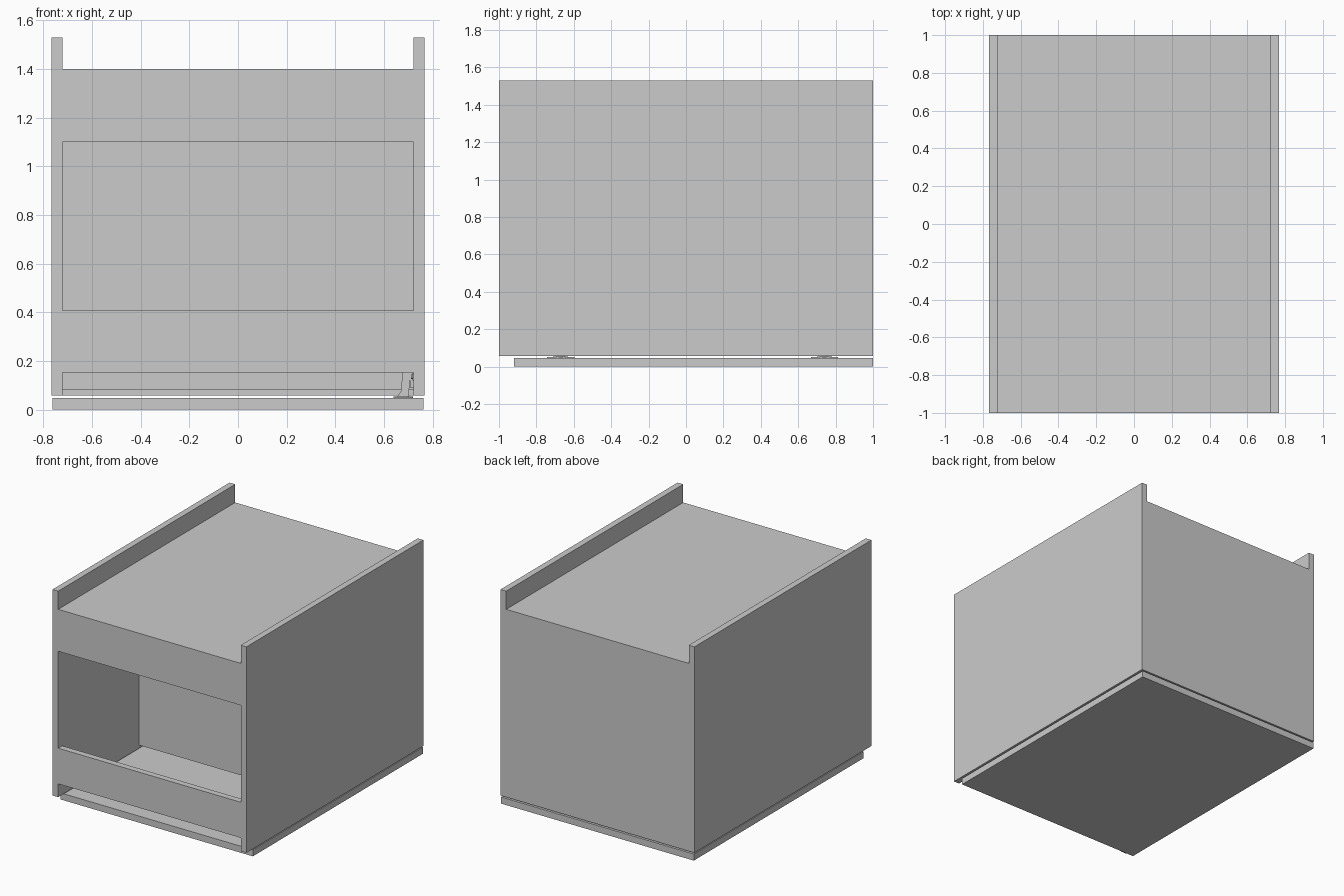
import bpy, bmesh
from mathutils import Matrix

if "Cube" in bpy.data.objects:
    bpy.data.objects.remove(bpy.data.objects["Cube"])


def make_object(name, bm):
    bmesh.ops.recalc_face_normals(bm, faces=bm.faces)
    mesh = bpy.data.meshes.new(name)
    bm.to_mesh(mesh)
    bm.free()
    obj = bpy.data.objects.new(name, mesh)
    bpy.context.collection.objects.link(obj)
    return obj


def box(name, x, y, z):
    bm = bmesh.new()
    bmesh.ops.create_cube(bm, size=1)
    for v in bm.verts:
        for i, (lo, hi) in enumerate((x, y, z)):
            v.co[i] = lo + (v.co[i] + 0.5) * (hi - lo)
    return make_object(name, bm)


def extrude_y(name, profile, y0, y1):
    bm = bmesh.new()
    face = bm.faces.new([bm.verts.new((x, y0, z)) for x, z in profile])
    new = bmesh.ops.extrude_face_region(bm, geom=[face])["geom"]
    for v in new:
        if isinstance(v, bmesh.types.BMVert):
            v.co.y = y1
    return make_object(name, bm)


def disc(name, center, radius, depth, axis):
    rot = Matrix.Rotation(1.570796, 4, 'Y') if axis == 'X' else Matrix.Identity(4)
    bm = bmesh.new()
    bmesh.ops.create_cone(bm, cap_ends=True, segments=20, radius1=radius,
                          radius2=radius, depth=depth,
                          matrix=Matrix.Translation(center) @ rot)
    return make_object(name, bm)


INNER, OUTER, T = 0.722, 0.767, 0.045
inside = (-INNER, INNER)

# Carcass: two side panels, end panel, recessed back panel
box("side_panel_left", (-OUTER, -INNER), (-1, 1), (0.057, 1.53))
box("side_panel_right", (INNER, OUTER), (-1, 1), (0.057, 1.53))
box("end_panel", inside, (1 - T, 1), (0.057, 1.40 - T))
box("recessed_panel", inside, (-1, 1), (1.40 - T, 1.40))

# Two rails across the open end, and the set-back shelf
box("rail_lower", inside, (-1, -1 + T), (0.152, 0.407))
box("rail_upper", inside, (-1, -1 + T), (1.10, 1.40 - T))
box("shelf", inside, (-0.09, -0.09 + T), (0.082, 1.40 - T))

# Door slab under the carcass
box("door", (-0.762, 0.762), (-0.92, 1), (0, 0.047))

# Concealed hinges between door and right side panel
arm = [(0.655, 0.054), (0.702, 0.054), (0.708, 0.15), (0.708, 0.24),
       (0.686, 0.24), (0.676, 0.15), (0.670, 0.075)]
for i, y in enumerate((-0.67, 0.74), 1):
    box(f"hinge_flange_{i}", (0.64, 0.71), (y - 0.073, y + 0.073), (0.047, 0.051))
    disc(f"hinge_cup_{i}", (0.68, y, 0.051), 0.04, 0.006, 'Z')
    extrude_y(f"hinge_arm_{i}", arm, y - 0.022, y + 0.022)
    box(f"hinge_plate_{i}", (0.708, INNER), (y - 0.02, y + 0.02), (0.09, 0.24))
    box(f"hinge_wing_{i}", (0.717, INNER), (y - 0.06, y + 0.06), (0.12, 0.15))
    for s in (-1, 1):
        disc(f"hinge_screw_{i}_{'a' if s < 0 else 'b'}",
             (0.715, y + s * 0.042, 0.135), 0.01, 0.006, 'X')
